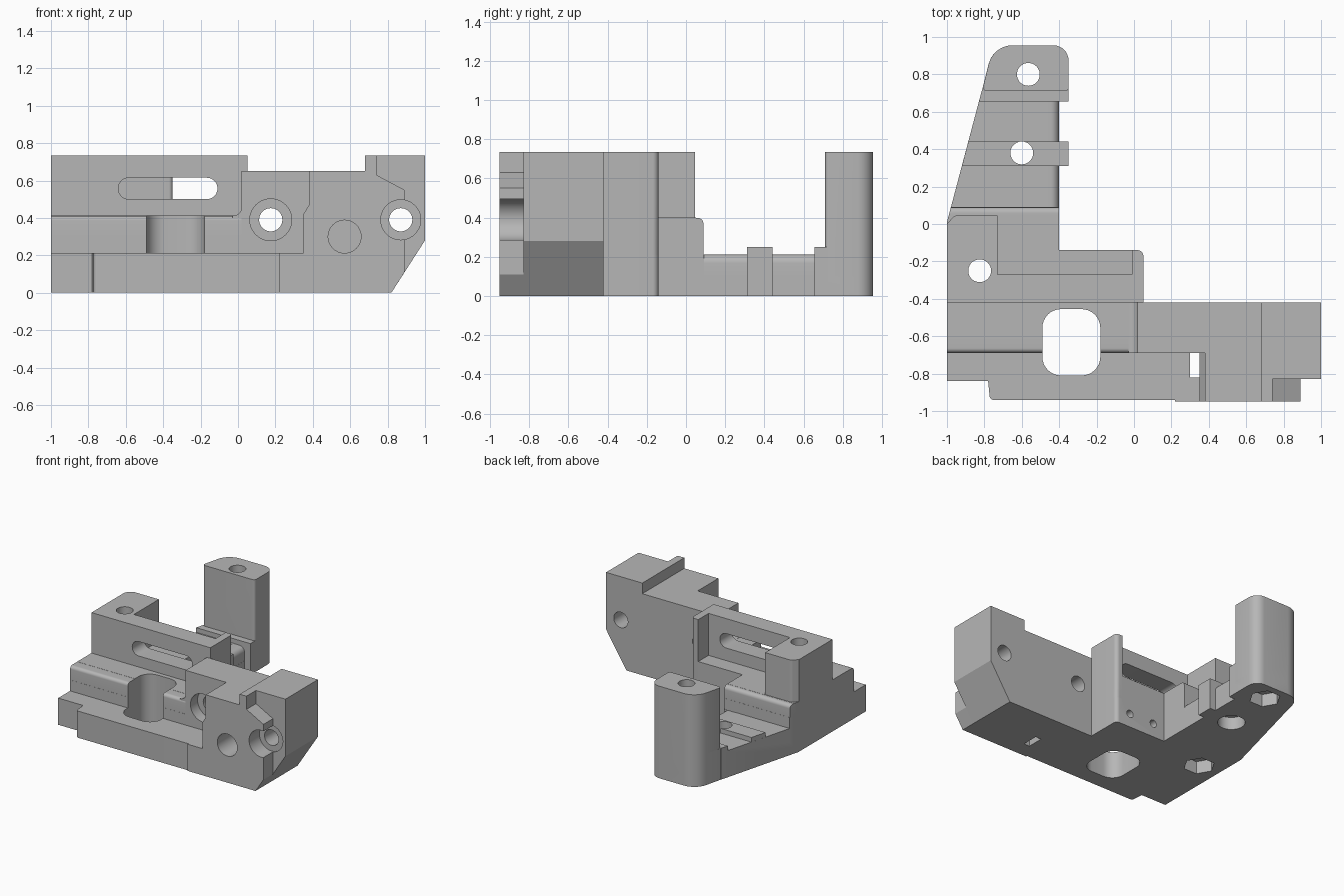
import bpy, bmesh, math
from mathutils import Vector

if "Cube" in bpy.data.objects:
    bpy.data.objects.remove(bpy.data.objects["Cube"])

grey = bpy.data.materials.new("plain grey")
grey.use_nodes = True
grey.diffuse_color = (0.47, 0.47, 0.47, 1)
grey.node_tree.nodes["Principled BSDF"].inputs["Base Color"].default_value = (0.47, 0.47, 0.47, 1)


def outline(corners, steps=8):
    """Round every corner that carries a third value, its radius."""
    pts = []
    for i, c in enumerate(corners):
        p = Vector(c[:2])
        if len(c) < 3:
            pts.append(p)
            continue
        a = (Vector(corners[i - 1][:2]) - p).normalized()
        b = (Vector(corners[(i + 1) % len(corners)][:2]) - p).normalized()
        half = a.angle(b) / 2
        mid = p + (a + b).normalized() * c[2] / math.sin(half)
        s = p + a * c[2] / math.tan(half) - mid
        e = p + b * c[2] / math.tan(half) - mid
        turn = math.atan2(s.x * e.y - s.y * e.x, s.dot(e))
        start = math.atan2(s.y, s.x)
        for k in range(steps + 1):
            t = start + turn * k / steps
            pts.append(mid + c[2] * Vector((math.cos(t), math.sin(t))))
    return pts


def prism(name, axis, corners, lo, hi):
    place = {"x": lambda u, v, w: (w, u, v),
             "y": lambda u, v, w: (u, w, v),
             "z": lambda u, v, w: (u, v, w)}[axis]
    bm = bmesh.new()
    pts = outline(corners)
    ends = [[bm.verts.new(place(p.x, p.y, w)) for p in pts] for w in (lo, hi)]
    bm.faces.new(ends[0])
    bm.faces.new(ends[1])
    for i in range(len(pts)):
        j = (i + 1) % len(pts)
        bm.faces.new((ends[0][i], ends[0][j], ends[1][j], ends[1][i]))
    bmesh.ops.recalc_face_normals(bm, faces=bm.faces)
    mesh = bpy.data.meshes.new(name)
    bm.to_mesh(mesh)
    bm.free()
    mesh.materials.append(grey)
    ob = bpy.data.objects.new(name, mesh)
    bpy.context.collection.objects.link(ob)
    return ob


def box(x0, x1, y0, y1, r=None):
    pts = [(x0, y0), (x1, y0), (x1, y1), (x0, y1)]
    return [p + (r,) for p in pts] if r else pts


def circle(u, v, r, n=40):
    return [(u + r * math.cos(math.tau * k / n), v + r * math.sin(math.tau * k / n)) for k in range(n)]


def combine(operation, *shape):
    tool = prism("tool", *shape)
    mod = body.modifiers.new("shape", "BOOLEAN")
    mod.operation, mod.solver, mod.object = operation, "EXACT", tool
    bpy.context.view_layer.objects.active = body
    bpy.ops.object.modifier_apply(modifier=mod.name)
    old = tool.data
    bpy.data.objects.remove(tool)
    bpy.data.meshes.remove(old)


def add(*shape):
    combine("UNION", *shape)


def cut(*shape):
    combine("DIFFERENCE", *shape)


# Base plate with the tapering rear arm
body = prism("bracket_body", "z", [
    (-1, -0.84), (-0.78, -0.84), (-0.77, -0.94, 0.02), (0.3, -0.94), (0.3, -0.42),
    (0.05, -0.42), (0.05, -0.14, 0.03), (-0.4, -0.14), (-0.4, 0.69), (-0.82, 0.69),
    (-1, 0.01)], 0, 0.213)

# Pocket floor, front ledge
add("z", [(-1, -0.5), (0.05, -0.5), (0.05, -0.14, 0.03), (-0.4, -0.14),
          (-0.4, 0.09), (-0.979, 0.09), (-1, 0.01)], 0.1, 0.4)
add("z", box(-1, 0.04, -0.69, -0.42), 0.1, 0.412)

# Softened edges of arm, floor and ledge
cut("y", [(-0.5, 0.212), (-0.401, 0.212, 0.045), (-0.401, 0.1), (-0.3, 0.1),
          (-0.3, 0.3), (-0.5, 0.3)], 0.091, 0.66)
cut("x", [(0.05, 0.399), (0.089, 0.399, 0.03), (0.089, 0.3), (0.2, 0.3),
          (0.2, 0.5), (0.05, 0.5)], -1.1, -0.3)
cut("x", [(-0.6, 0.411), (-0.689, 0.411, 0.025), (-0.689, 0.3), (-0.8, 0.3),
          (-0.8, 0.5), (-0.6, 0.5)], -1.1, 0.02)

# Slotted upper wall, left column and thin end wall
add("z", box(-1, 0.05, -0.42, -0.27), 0.2, 0.735)
add("z", [(-1, -0.42), (-0.73, -0.42), (-0.73, 0.045), (-0.96, 0.045, 0.03),
          (-1, 0.0)], 0.2, 0.735)
add("z", [(-0.01, -0.42), (0.05, -0.42), (0.05, -0.14, 0.03), (-0.01, -0.14)], 0.2, 0.735)

# Right block in three depth layers
recess = [(0.38, 0.65), (0.38, 0.47), (0.35, 0.42), (0.35, 0.1)]
crest = [(0.68, 0.735), (0.68, 0.65)]
add("y", [(0.02, 0), (0.82, 0), (1, 0.28), (1, 0.735)] + crest + [(0.02, 0.65)], -0.69, -0.42)
add("y", [(0.35, 0), (0.82, 0), (1, 0.28), (1, 0.735)] + crest + recess[:3], -0.83, -0.69)
add("y", [(0.22, 0), (0.82, 0), (0.89, 0.109), (0.89, 0.55), (0.74, 0.63), (0.74, 0.735)]
    + crest + recess[:3] + [(0.35, 0.213), (0.22, 0.213)], -0.95, -0.82)
add("y", [(-0.03, 0.4), (0.03, 0.4), (0.03, 0.48), (0.02, 0.48), (0.02, 0.412, 0.045),
          (-0.03, 0.412)], -0.69, -0.4)

# Rear post, its step and the arm rib
add("z", [(-0.816, 0.7), (-0.35, 0.7), (-0.35, 0.955, 0.08), (-0.752, 0.955, 0.13)], 0, 0.25)
add("z", [(-0.813, 0.71, 0.02), (-0.35, 0.71, 0.02), (-0.35, 0.955, 0.08),
          (-0.752, 0.955, 0.13)], 0.1, 0.735)
add("z", [(-0.829, 0.655), (-0.35, 0.655), (-0.35, 0.72), (-0.812, 0.72)], 0, 0.25)
add("z", [(-0.92, 0.31), (-0.35, 0.31), (-0.35, 0.44), (-0.886, 0.44)], 0, 0.25)

# Large rounded opening and the wall slot
cut("z", box(-0.49, -0.18, -0.81, -0.455, 0.1), -0.1, 0.6)
cut("y", box(-0.64, -0.11, 0.5, 0.615, 0.057), -0.5, -0.2)

# Vertical bolt holes with recesses underneath
for x, y, sides, r in ((-0.565, 0.8, 6, 0.115), (-0.6, 0.38, 40, 0.1), (-0.825, -0.25, 6, 0.115)):
    cut("z", circle(x, y, 0.061), -0.1, 0.9)
    cut("z", circle(x, y, r, sides), -0.1, 0.1)

# Front-to-back holes with counterbores
for x, r, front, depth in ((0.175, 0.112, -0.8, -0.6), (0.87, 0.107, -1.1, -0.82)):
    cut("y", circle(x, 0.39, 0.062), -1.1, -0.3)
    cut("y", circle(x, 0.39, r), front, depth)
cut("y", circle(0.57, 0.3, 0.088), -1.1, -0.65)

# Small pilot holes in the rear face
for x in (-0.08, -0.3):
    cut("y", circle(x, 0.11, 0.03, 24), -0.3, -0.05)

# Smooth curves, sharp edges
bpy.ops.object.select_all(action="DESELECT")
body.select_set(True)
bpy.context.view_layer.objects.active = body
bpy.ops.object.shade_smooth_by_angle(angle=math.radians(25))
